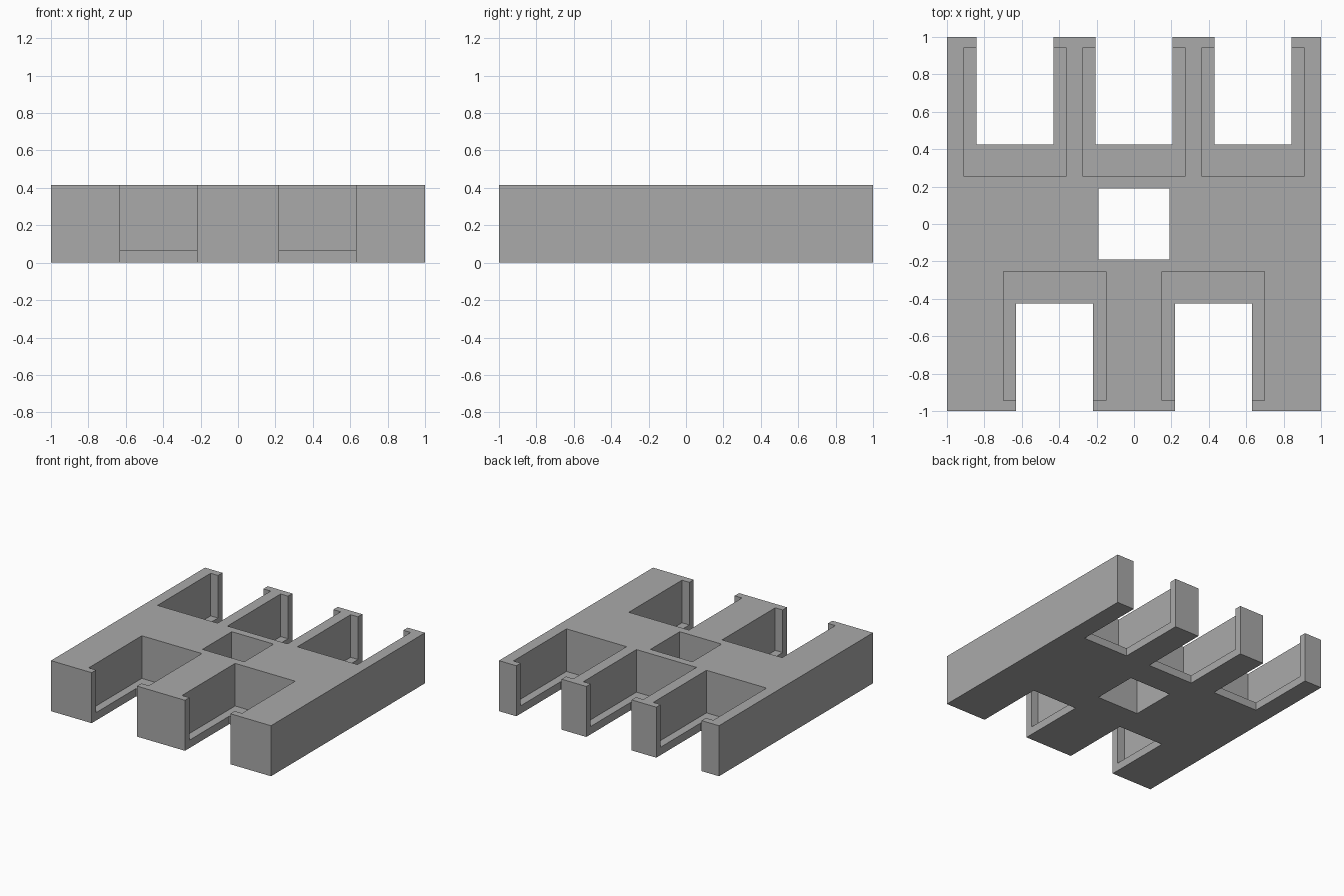
import bpy

if "Cube" in bpy.data.objects:
    bpy.data.objects.remove(bpy.data.objects["Cube"])

HEIGHT = 0.415
FLOOR = 0.065

grey = bpy.data.materials.new("plain_grey")
grey.use_nodes = True
colour = (0.4, 0.4, 0.4, 1)
grey.diffuse_color = colour
grey.node_tree.nodes["Principled BSDF"].inputs["Base Color"].default_value = colour


def box(name, x, y, z):
    """Box from (min, max) ranges on each axis."""
    ranges = (x, y, z)
    bpy.ops.mesh.primitive_cube_add(size=1, location=[(a + b) / 2 for a, b in ranges])
    obj = bpy.context.object
    obj.name = name
    obj.scale = [b - a for a, b in ranges]
    bpy.ops.object.transform_apply(location=True, rotation=False, scale=True)
    obj.data.materials.append(grey)
    return obj


def cut(target, cutter):
    """Subtract the cutter from the target and discard it."""
    cutter.hide_render = True
    mod = target.modifiers.new("cut", 'BOOLEAN')
    mod.operation = 'DIFFERENCE'
    mod.solver = 'EXACT'
    mod.object = cutter
    bpy.ops.object.select_all(action='DESELECT')
    bpy.context.view_layer.objects.active = target
    target.select_set(True)
    bpy.ops.object.modifier_apply(modifier=mod.name)
    bpy.data.objects.remove(cutter)


def cut_bay(target, x, side):
    """Pocket with a thin floor, plus a narrower slot open to one edge."""
    pocket_y = sorted((side * 0.253, side * 0.943))
    slot_y = sorted((side * 0.425, side * 1.1))
    cut(target, box("pocket_cutter", (x - 0.273, x + 0.273), pocket_y, (FLOOR, 1)))
    cut(target, box("slot_cutter", (x - 0.206, x + 0.206), slot_y, (-1, 1)))


# Solid block
holder = box("holder_block", (-1, 1), (-1, 1), (0, HEIGHT))

# Three bays at the back, two at the front
for x in (-0.636, 0, 0.636):
    cut_bay(holder, x, 1)
for x in (-0.424, 0.424):
    cut_bay(holder, x, -1)

# Central square hole
cut(holder, box("hole_cutter", (-0.19, 0.19), (-0.19, 0.19), (-1, 1)))
